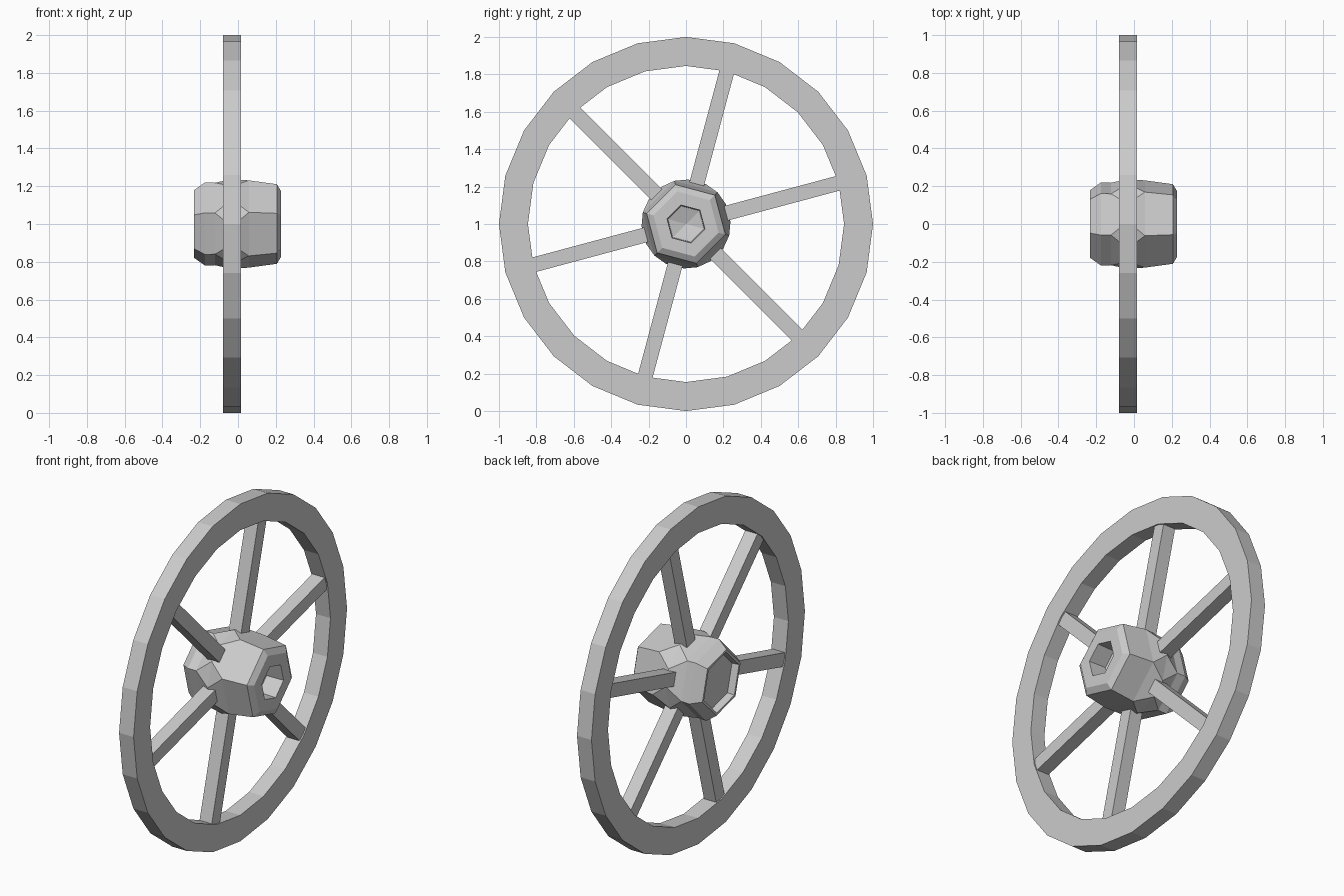
import bpy, bmesh
from math import cos, sin, radians
from mathutils import Matrix

cube = bpy.data.objects.get("Cube")
if cube:
    bpy.data.objects.remove(cube, do_unlink=True)

grey = bpy.data.materials.new("plain grey")
grey.use_nodes = True
GREY = (0.6, 0.6, 0.6, 1)
grey.diffuse_color = GREY
grey.node_tree.nodes["Principled BSDF"].inputs["Base Color"].default_value = GREY

AXLE_Z = 1.0
MID_X = -0.033          # plane of the rim and spokes
HEX = [45 + 60 * k for k in range(6)]


def finish(bm, name):
    bmesh.ops.recalc_face_normals(bm, faces=bm.faces)
    mesh = bpy.data.meshes.new(name)
    bm.to_mesh(mesh)
    bm.free()
    mesh.materials.append(grey)
    obj = bpy.data.objects.new(name, mesh)
    obj.location.z = AXLE_Z
    bpy.context.collection.objects.link(obj)
    return obj


def ring(bm, x, r, angles):
    return [bm.verts.new((x, r * cos(radians(a)), r * sin(radians(a)))) for a in angles]


def bridge(bm, a, b):
    n = len(a)
    for i in range(n):
        j = (i + 1) % n
        bm.faces.new((a[i], a[j], b[j], b[i]))


def hex_loft(bm, profile):
    """Loft hexagonal rings along the axle, returning the rings."""
    rings = [ring(bm, x, r, HEX) for x, r in profile]
    for a, b in zip(rings, rings[1:]):
        bridge(bm, a, b)
    return rings


# Rim: rectangular section swept around the axle
bm = bmesh.new()
angles = [15 * k for k in range(24)]
section = [(-0.08, 1.0), (0.015, 1.0), (0.015, 0.845), (-0.08, 0.845)]
rings = [ring(bm, x, r, angles) for x, r in section]
for i in range(4):
    bridge(bm, rings[i], rings[(i + 1) % 4])
finish(bm, "rim")

# Hub: two hexagonal ends joined by a faceted band
bm = bmesh.new()
back = hex_loft(bm, [(-0.19, 0.165), (-0.233, 0.17), (-0.233, 0.185),
                     (-0.175, 0.228), (-0.122, 0.226)])
front = hex_loft(bm, [(0.058, 0.239), (0.206, 0.218), (0.228, 0.18),
                      (0.228, 0.105), (0.12, 0.1)])
bm.faces.new(back[0])

# Pointed bottom of the axle socket
tip = bm.verts.new((0.09, 0, 0))
socket = front[-1]
for i in range(6):
    bm.faces.new((socket[i], socket[(i + 1) % 6], tip))

# Middle band: a diamond facet on every corner, a flat behind every spoke
low = ring(bm, MID_X, 0.238, [a - 18 for a in HEX])
high = ring(bm, MID_X, 0.238, [a + 18 for a in HEX])
for end in (back[-1], front[0]):
    for i in range(6):
        j = (i + 1) % 6
        bm.faces.new((end[i], low[i], high[i]))
        bm.faces.new((end[i], high[i], low[j], end[j]))
finish(bm, "hub")

# Spokes: plain bars from hub to rim
for k in range(6):
    bm = bmesh.new()
    bar = Matrix.Translation((MID_X, 0.525, 0)) @ Matrix.Diagonal((0.08, 0.66, 0.08, 1))
    turn = Matrix.Rotation(radians(15 + 60 * k), 4, "X")
    bmesh.ops.create_cube(bm, size=1, matrix=turn @ bar)
    finish(bm, f"spoke_{k + 1}")
